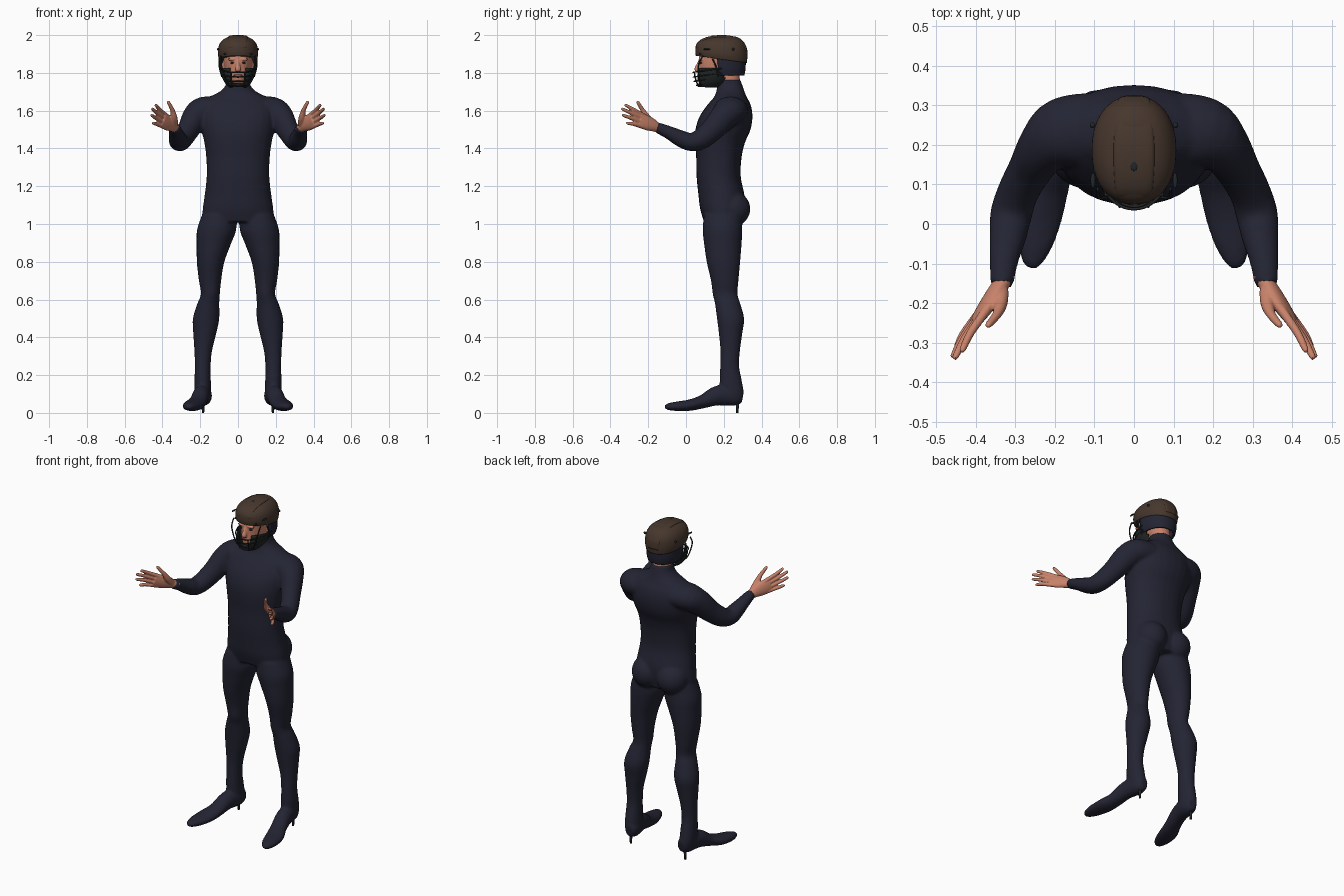
import bpy, bmesh, math
from mathutils import Vector, Matrix

X, Z = Vector((1, 0, 0)), Vector((0, 0, 1))


def material(name, r, g, b):
    m = bpy.data.materials.new(name)
    m.diffuse_color = (r, g, b, 1)
    return m


NAVY = material("navy fabric", 0.017, 0.018, 0.033)
BROWN = material("brown shell", 0.062, 0.038, 0.026)
SKIN = material("skin", 0.58, 0.225, 0.145)
DARK = material("dark cage", 0.016, 0.02, 0.02)
LIPS = material("lips", 0.4, 0.11, 0.09)


def spline(pts, k=4):
    """Catmull-Rom through tuples of any length."""
    out = []
    for i in range(len(pts) - 1):
        p0, p1, p2, p3 = (pts[max(i - 1, 0)], pts[i], pts[i + 1],
                          pts[min(i + 2, len(pts) - 1)])
        for j in range(k):
            t = j / k
            out.append([0.5 * (2 * b + (c - a) * t + (2 * a - 5 * b + 4 * c - d) * t * t
                               + (3 * b - a - 3 * c + d) * t ** 3)
                        for a, b, c, d in zip(p0, p1, p2, p3)])
    return out + [list(pts[-1])]


def tube(bm, pts, ref, fixed=None, n=28, k=4, power=2.0, caps=True, side=1, tilt=0):
    """Loft ellipses (x, y, z, ra, rb); ra lies along ref; side=-1 mirrors in x."""
    pts = spline([(p[0] * side,) + tuple(p[1:]) for p in pts], k)
    cs = [Vector(p[:3]) for p in pts]
    ref = Vector((ref[0] * side, ref[1], ref[2]))
    rings = []
    for i, p in enumerate(pts):
        t = fixed or (cs[min(i + 1, len(cs) - 1)] - cs[max(i - 1, 0)]).normalized()
        a = (ref - t * ref.dot(t)).normalized()
        b = t.cross(a)
        fade = tilt * (1 - i / (len(pts) - 1)) ** 2
        ring = []
        for j in range(n):
            u = 2 * math.pi * j / n
            c, s = math.cos(u), math.sin(u)
            c = math.copysign(abs(c) ** (2 / power), c)
            s = math.copysign(abs(s) ** (2 / power), s)
            v = cs[i] + a * p[3] * c + b * p[4] * s
            v.z += fade * (v.y - cs[i].y)
            ring.append(bm.verts.new(v))
        rings.append(ring)
    for r, q in zip(rings, rings[1:]):
        for j in range(n):
            bm.faces.new((r[j], r[(j + 1) % n], q[(j + 1) % n], q[j]))
    if caps:
        bm.faces.new(rings[0][::-1])
        bm.faces.new(rings[-1])


def ball(bm, loc, size):
    bmesh.ops.create_uvsphere(bm, u_segments=20, v_segments=12, radius=1,
                              matrix=Matrix.Translation(loc) @ Matrix.Diagonal((*size, 1)))


def stack(rows):
    """Rows of (z, cy, rx, ry) on the centre line."""
    return [(0, cy, z, rx, ry) for z, cy, rx, ry in rows]


def finish(bm, name, mat, voxel=0, smooth=0, thick=0):
    bmesh.ops.recalc_face_normals(bm, faces=bm.faces)
    me = bpy.data.meshes.new(name)
    bm.to_mesh(me)
    bm.free()
    me.materials.append(mat)
    for f in me.polygons:
        f.use_smooth = True
    ob = bpy.data.objects.new(name, me)
    bpy.context.collection.objects.link(ob)
    if thick:
        ob.modifiers.new("thickness", 'SOLIDIFY').thickness = thick
    if voxel:
        r = ob.modifiers.new("fuse", 'REMESH')
        r.mode, r.voxel_size, r.use_smooth_shade = 'VOXEL', voxel, True
    if smooth:
        s = ob.modifiers.new("soften", 'SMOOTH')
        s.factor, s.iterations = 0.5, smooth
    return ob


# Bodysuit: torso, legs, feet and sleeves fused into one skin
bm = bmesh.new()
tube(bm, stack([(1.01, .195, .19, .1), (1.08, .192, .187, .117), (1.15, .188, .177, .122),
                (1.25, .173, .166, .117), (1.35, .174, .168, .12), (1.43, .18, .178, .132),
                (1.5, .196, .193, .146), (1.57, .212, .2, .14), (1.63, .228, .19, .115),
                (1.67, .235, .155, .088), (1.70, .235, .098, .075), (1.73, .232, .068, .068),
                (1.765, .226, .06, .062)]), X, fixed=Z, power=2.15)
LEG = [(.10, .195, 1.05, .09, .1), (.113, .193, .97, .104, .105), (.127, .195, .9, .092, .1),
       (.145, .198, .8, .073, .089), (.148, .205, .7, .059, .073), (.146, .207, .63, .05, .066),
       (.157, .22, .58, .058, .067), (.169, .236, .5, .07, .072), (.176, .236, .42, .061, .062),
       (.184, .234, .33, .047, .052), (.187, .231, .25, .042, .05), (.187, .236, .18, .043, .058),
       (.186, .243, .11, .043, .062), (.185, .25, .06, .035, .045)]
FOOT = [(.175, .3, .085, .025, .035), (.18, .26, .09, .043, .052), (.195, .17, .092, .045, .053),
        (.212, .09, .06, .047, .036), (.235, .02, .041, .054, .03), (.25, -.05, .035, .045, .025),
        (.258, -.095, .033, .027, .018), (.261, -.112, .033, .012, .01)]
ARM = [(.1, .238, 1.6, .07, .095), (.18, .23, 1.598, .076, .09), (.228, .193, 1.56, .072, .068),
       (.262, .14, 1.5, .062, .056), (.294, .08, 1.45, .056, .052), (.311, .025, 1.434, .048, .053),
       (.319, -.03, 1.453, .044, .047), (.329, -.09, 1.484, .035, .037), (.335, -.155, 1.512, .028, .029)]
for s in (1, -1):
    tube(bm, LEG, X, fixed=Z, side=s)
    tube(bm, FOOT, X, side=s)
    tube(bm, ARM, Z, side=s)
    ball(bm, (.085 * s, .245, 1.08), (.092, .096, .095))
finish(bm, "bodysuit", NAVY, voxel=.008, smooth=5)

# Thin heel pins
bm = bmesh.new()
for s in (1, -1):
    bmesh.ops.create_cone(bm, cap_ends=True, segments=12, radius1=.006, radius2=.01, depth=.07,
                          matrix=Matrix.Translation((.185 * s, .272, .035)))
finish(bm, "heel_pins", DARK)

# Hands: palm, fingers and thumb in a frame along the hand
D = Vector((.52, -.785, .35)).normalized()
V = Vector((-.33, .17, .93))
V = (V - D * V.dot(D)).normalized()
N = D.cross(V)
WRIST = Vector((.335, -.15, 1.51))


def at(along, up, palm, ra, rb):
    return (*(WRIST + D * along + V * up + N * palm), ra, rb)


bm = bmesh.new()
for s in (1, -1):
    tube(bm, [at(-.03, 0, 0, .023, .022), at(0, 0, 0, .026, .021), at(.04, .002, 0, .036, .021),
              at(.085, 0, 0, .042, .018), at(.125, 0, 0, .038, .013)], V, side=s)
    for up, tip, length in ((-.031, -.046, .2), (-.011, -.015, .236), (.01, .016, .248), (.03, .044, .232)):
        tube(bm, [at(.09, up, 0, .011, .012), at((.11 + length) / 2, (up + tip) / 2, -.003, .0105, .0105),
                  at(length - .01, tip, .002, .0085, .0085), at(length, tip, .003, .004, .004)],
             V, n=12, side=s)
    tube(bm, [at(.02, .012, .008, .018, .018), at(.06, .036, .02, .018, .018),
              at(.1, .066, .022, .012, .012), at(.145, .092, .014, .009, .009),
              at(.153, .097, .012, .004, .004)], N, n=12, side=s)
finish(bm, "hands", SKIN, voxel=.004, smooth=3)

# Head with neck, nose, brows and ears
bm = bmesh.new()
tube(bm, stack([(1.742, .118, .022, .03), (1.757, .13, .042, .056), (1.785, .152, .06, .083),
                (1.82, .173, .07, .104), (1.87, .185, .078, .117), (1.93, .19, .078, .112),
                (1.96, .19, .06, .09)]), X, fixed=Z)
tube(bm, [(0, .236, 1.72, .055, .057), (0, .215, 1.83, .057, .06)], X, fixed=Z)
tube(bm, [(0, .08, 1.868, .008, .012), (0, .068, 1.84, .011, .014), (0, .058, 1.818, .016, .014),
          (0, .07, 1.81, .012, .006)], X, n=12)
for s in (1, -1):
    ball(bm, (.03 * s, .078, 1.872), (.024, .012, .008))
    ball(bm, (.077 * s, .19, 1.835), (.008, .018, .03))
finish(bm, "head", SKIN, voxel=.004, smooth=3)

bm = bmesh.new()
ball(bm, (0, .076, 1.787), (.024, .01, .007))
finish(bm, "mouth", LIPS)
bm = bmesh.new()
for s in (1, -1):
    ball(bm, (.03 * s, .08, 1.853), (.011, .01, .005))
finish(bm, "eyes", DARK)

# Helmet shell with a raised centre ridge
bm = bmesh.new()
tube(bm, stack([(1.872, .187, .101, .135), (1.9, .187, .107, .138), (1.935, .187, .104, .135),
                (1.962, .188, .092, .122), (1.982, .193, .07, .095), (1.993, .2, .04, .058),
                (1.996, .203, .004, .006)]), X, fixed=Z, n=40, power=2.2, tilt=-.14)
tube(bm, [(0, .062, 1.93, .045, .012), (0, .085, 1.966, .048, .012), (0, .14, 1.984, .052, .012),
          (0, .205, 1.988, .052, .012), (0, .265, 1.975, .048, .012), (0, .308, 1.935, .042, .012),
          (0, .316, 1.88, .035, .01)], X, n=20, power=2.6)
finish(bm, "helmet_shell", BROWN)

# Vents and rivets on the shell
bm = bmesh.new()
for s in (1, -1):
    ball(bm, (.104 * s, .11, 1.925), (.006, .02, .004))
    ball(bm, (.105 * s, .25, 1.925), (.007, .007, .007))
    ball(bm, (.07 * s, .075, 1.9), (.006, .006, .006))
ball(bm, (0, .15, 1.995), (.01, .016, .004))
finish(bm, "helmet_vents", DARK)

# Lower back and ear guard of the helmet
bm = bmesh.new()
tube(bm, stack([(1.785, .2, .088, .108), (1.82, .193, .098, .122), (1.885, .188, .1, .13)]),
     X, fixed=Z, n=40, caps=False, power=2.2)
cut = [f for f in bm.faces if f.calc_center_median().y < .175]
bmesh.ops.delete(bm, geom=cut, context='FACES')
finish(bm, "ear_guard", NAVY, thick=.012)

# Jaw pads either side of the chin
bm = bmesh.new()
tube(bm, stack([(1.728, .125, .042, .055), (1.75, .138, .064, .08), (1.785, .155, .082, .1),
                (1.825, .165, .09, .105)]), X, fixed=Z, n=40, caps=False)
cut = [f for f in bm.faces if f.calc_center_median().y > .2
       or (abs(f.calc_center_median().x) < .036 and f.calc_center_median().z > 1.742)]
bmesh.ops.delete(bm, geom=cut, context='FACES')
finish(bm, "jaw_pads", DARK, thick=.006)

# Face cage: horizontal hoops and upright bars
bm = bmesh.new()
for z, front, wide, back in ((1.733, .055, .06, .15), (1.755, .044, .078, .175),
                             (1.778, .039, .09, .19), (1.803, .038, .096, .19)):
    hoop = []
    for i in range(13):
        u = math.pi * i / 12
        hoop.append((wide * math.cos(u), back - (back - front) * math.sin(u) ** .8,
                     z + .02 * (1 - math.sin(u)), .0038, .0038))
    tube(bm, hoop, Z, n=8, k=2)
for s in (1, -1):
    tube(bm, [(.092 * s, .09, 1.89, .0038, .0038), (.09 * s, .068, 1.85, .0038, .0038),
              (.078 * s, .066, 1.8, .0038, .0038), (.06 * s, .07, 1.755, .0038, .0038),
              (.042 * s, .08, 1.732, .0038, .0038)], X, n=8)
    tube(bm, [(.036 * s, .044, 1.806, .0038, .0038), (.036 * s, .05, 1.77, .0038, .0038),
              (.03 * s, .065, 1.73, .0038, .0038)], X, n=8)
    tube(bm, [(.098 * s, .14, 1.875, .004, .004), (.098 * s, .16, 1.83, .004, .004),
              (.085 * s, .17, 1.78, .004, .004)], X, n=8)
finish(bm, "face_cage", DARK)
